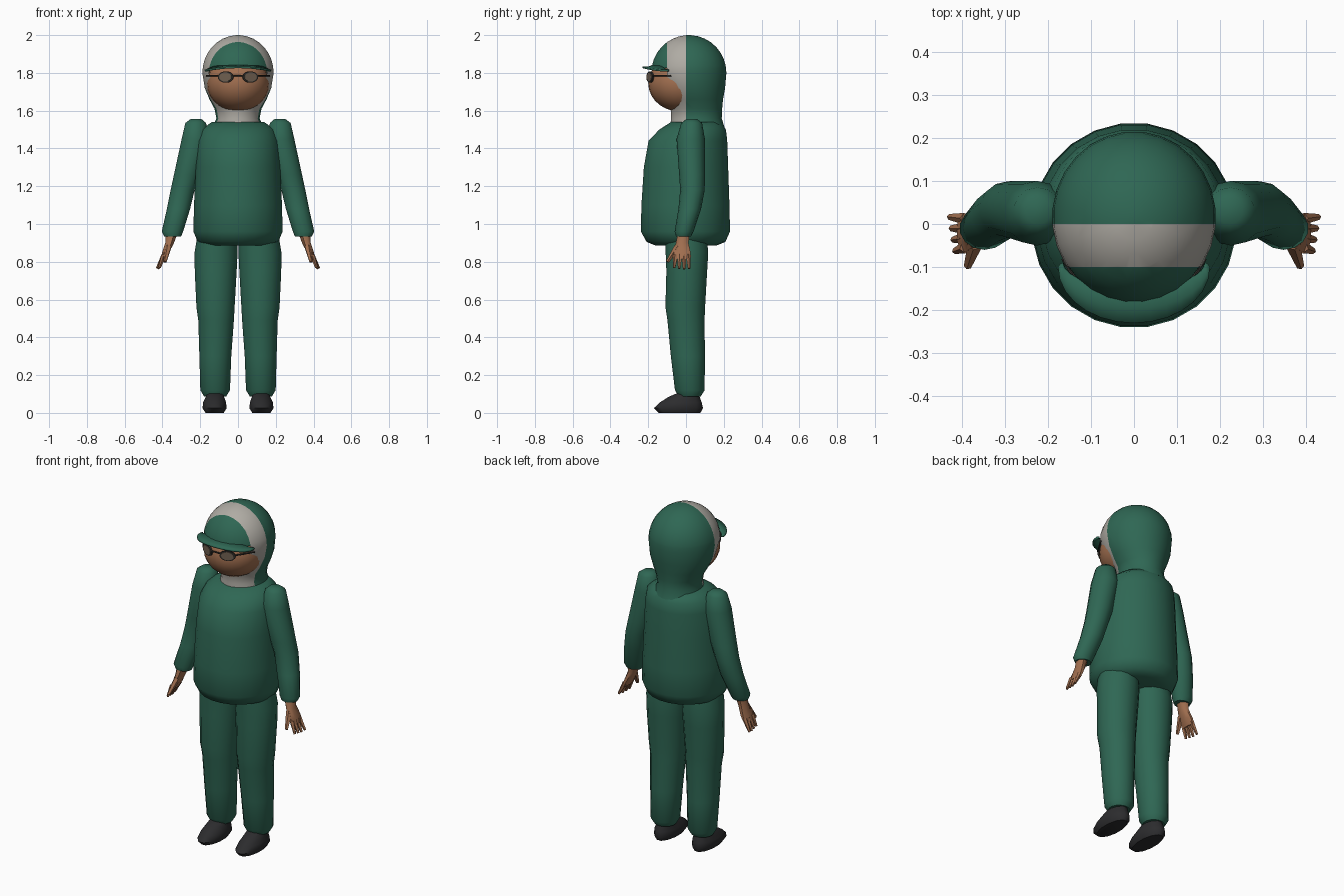
import bpy, bmesh, math
from mathutils import Vector

if "Cube" in bpy.data.objects:
    bpy.data.objects.remove(bpy.data.objects["Cube"])


def material(name, rgb):
    m = bpy.data.materials.new(name)
    m.diffuse_color = (*rgb, 1)
    m.use_nodes = True
    m.node_tree.nodes["Principled BSDF"].inputs["Base Color"].default_value = m.diffuse_color
    return m


GREEN = material("green cloth", (0.028, 0.135, 0.088))
WHITE = material("off white cloth", (0.43, 0.41, 0.37))
SKIN = material("skin", (0.36, 0.16, 0.08))
BLACK = material("dark shoe", (0.025, 0.025, 0.027))
FRAME = material("spectacle frame", (0.035, 0.032, 0.028))
LENS = material("spectacle lens", (0.16, 0.115, 0.08))


def finish(bm, name, *mats):
    bmesh.ops.recalc_face_normals(bm, faces=bm.faces[:])
    me = bpy.data.meshes.new(name)
    bm.to_mesh(me)
    bm.free()
    ob = bpy.data.objects.new(name, me)
    bpy.context.collection.objects.link(ob)
    for m in mats:
        me.materials.append(m)
    return ob


def loft(rings, sides, side=1):
    """Skin horizontal ellipses (cx, cy, z, rx, ry); side=-1 mirrors in x."""
    bm = bmesh.new()
    loops = []
    for cx, cy, z, rx, ry in rings:
        ang = [2 * math.pi * (i + 0.5) / sides for i in range(sides)]
        loops.append([bm.verts.new((side * (cx + rx * math.cos(a)),
                                    cy + ry * math.sin(a), z)) for a in ang])
    for a, b in zip(loops, loops[1:]):
        for i in range(sides):
            j = (i + 1) % sides
            bm.faces.new((a[i], a[j], b[j], b[i]))
    bm.faces.new(loops[0])
    bm.faces.new(loops[-1])
    return bm


def rod(name, a, b, r, mat, r2=None, sides=6):
    """Tapered rod between two points."""
    a, b = Vector(a), Vector(b)
    bm = bmesh.new()
    bmesh.ops.create_cone(bm, cap_ends=True, segments=sides, radius1=r,
                          radius2=r if r2 is None else r2, depth=(b - a).length)
    bm.transform((b - a).to_track_quat('Z', 'Y').to_matrix().to_4x4())
    bmesh.ops.translate(bm, verts=bm.verts, vec=(a + b) / 2)
    return finish(bm, name, mat)


# Tunic body
finish(loft([(0, 0, .885, .16, .16), (0, 0, .905, .215, .21),
             (0, -.003, .96, .238, .238), (0, -.003, 1.1, .235, .235),
             (0, 0, 1.3, .225, .225), (0, .01, 1.44, .215, .21),
             (0, .035, 1.50, .195, .178), (0, .05, 1.54, .14, .13)], 24),
       "tunic", GREEN)

# Hood: neck rings, then a dome; coloured in bands from front to back
hood_rings = [(0, .06, 1.51, .135, .145), (0, .055, 1.56, .115, .135),
              (0, .055, 1.61, .125, .137), (0, .045, 1.66, .152, .152),
              (0, .03, 1.72, .177, .178)]
for k in range(0, 9):
    t = math.radians(k * 10.8)
    hood_rings.append((0, .015, 1.8 + .2 * math.sin(t),
                       .19 * math.cos(t), .2 * math.cos(t)))
bm = loft(hood_rings, 28)
for co, no in (((0, -.1, 0), (0, 1, 0)), ((0, 0, 0), (0, 1, .0)),
               ((0, 0, 1.825), (0, 0, 1))):
    bmesh.ops.bisect_plane(bm, geom=bm.verts[:] + bm.edges[:] + bm.faces[:],
                           plane_co=co, plane_no=no)
opening = []
for f in bm.faces:
    c = f.calc_center_median()
    f.material_index = 1 if -.1 < c.y < 0 else 0
    if c.y < -.1 and c.z < 1.825:
        opening.append(f)
bmesh.ops.delete(bm, geom=opening, context='FACES')
finish(bm, "hood", GREEN, WHITE)

# Face
bm = bmesh.new()
bmesh.ops.create_uvsphere(bm, u_segments=24, v_segments=14, radius=1)
bmesh.ops.scale(bm, verts=bm.verts, vec=(.166, .17, .15))
bmesh.ops.translate(bm, verts=bm.verts, vec=(0, -.03, 1.745))
finish(bm, "face", SKIN)

# Cap bill
bm = bmesh.new()
rows = []
for i in range(15):
    t = math.radians(-90 + 180 * i / 14)
    s, c = math.sin(t), math.cos(t)
    z = 1.83 - .018 * s * s
    rows.append([bm.verts.new((.165 * s, -.09 - .06 * c, z + .018 * c)),
                 bm.verts.new((.172 * s, -.095 - .10 * c, z)),
                 bm.verts.new((.176 * s, -.10 - .13 * c, z))])
for a, b in zip(rows, rows[1:]):
    for k in range(2):
        bm.faces.new((a[k], a[k + 1], b[k + 1], b[k]))
bill = finish(bm, "cap_bill", GREEN)
mod = bill.modifiers.new("thickness", 'SOLIDIFY')
mod.thickness = .01
mod.offset = 0

# Spectacles bridge
rod("spectacle_bridge", (-.025, -.202, 1.785), (.025, -.202, 1.785), .005, FRAME)

for s, label in ((1, "left"), (-1, "right")):
    # Spectacle lens, rim and temple
    for part, r, depth, mat in (("rim", 1.0, .008, FRAME), ("lens", .8, .014, LENS)):
        bm = bmesh.new()
        bmesh.ops.create_cone(bm, cap_ends=True, segments=16, radius1=r,
                              radius2=r, depth=depth)
        for v in bm.verts:
            x, y = v.co.x * .044, v.co.y * .03
            v.co = (x, v.co.z, y)
        ob = finish(bm, f"{label}_{part}", mat)
        ob.location = (s * .065, -.190, 1.778)
        ob.rotation_euler = (0, 0, s * math.radians(22))
    rod(f"{label}_temple", (s * .105, -.176, 1.785), (s * .165, -.08, 1.785),
        .005, FRAME)

    # Sleeve
    finish(loft([(.222, .03, 1.555, .03, .03), (.224, .03, 1.535, .056, .055),
                 (.225, .025, 1.45, .075, .075), (.27, .032, 1.26, .071, .068),
                 (.293, .034, 1.18, .065, .065), (.315, .02, 1.08, .063, .06),
                 (.347, -.01, .96, .058, .05), (.346, -.013, .935, .046, .04)],
                14, s), f"{label}_sleeve", GREEN)

    # Hand, fingers and thumb
    finish(loft([(.35, -.012, .955, .034, .034), (.362, -.02, .90, .025, .036),
                 (.383, -.02, .85, .02, .048), (.398, -.02, .815, .014, .046)],
                8, s), f"{label}_hand", SKIN)
    for i in range(4):
        y = .012 - .022 * i
        rod(f"{label}_finger_{i + 1}", (s * .392, y, .835),
            (s * (.428 - .004 * i), y * 1.2 + .002, .762 + .003 * abs(i - 1)),
            .014, SKIN, .007, 5)
    rod(f"{label}_thumb", (s * .368, -.045, .88), (s * .386, -.098, .80),
        .018, SKIN, .009, 5)

    # Trouser leg
    finish(loft([(.11, 0, .95, .105, .11), (.116, .005, .85, .116, .115),
                 (.118, .004, .75, .113, .11), (.119, -.004, .56, .103, .107),
                 (.116, .0, .49, .096, .1), (.12, .01, .3, .086, .092),
                 (.121, .02, .12, .08, .08), (.121, .02, .088, .06, .06)],
                16, s), f"{label}_trouser_leg", GREEN)

    # Shoe
    finish(loft([(.124, -.035, 0, .05, .115), (.124, -.04, .025, .066, .135),
                 (.124, -.028, .055, .063, .115), (.122, -.01, .085, .05, .085),
                 (.121, .015, .11, .045, .05)], 12, s), f"{label}_shoe", BLACK)

# Smooth shading with sharp creases kept
bpy.ops.object.select_all(action='SELECT')
bpy.context.view_layer.objects.active = bpy.data.objects["tunic"]
bpy.ops.object.shade_smooth_by_angle(angle=math.radians(50))
